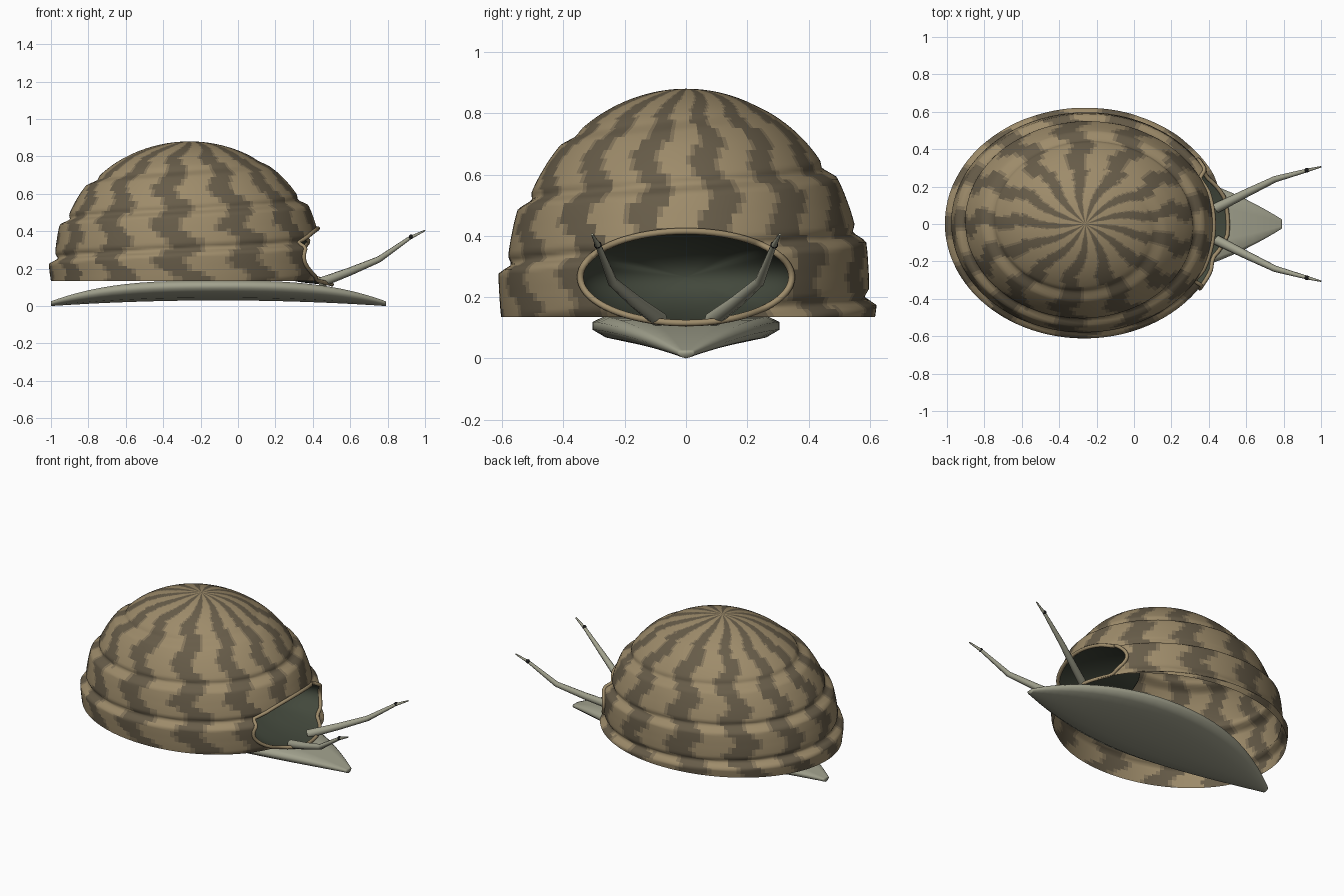
import bpy, bmesh
from math import sin, cos, pi, sqrt, atan2, floor

if "Cube" in bpy.data.objects:
    bpy.data.objects.remove(bpy.data.objects["Cube"])

CX, RX, RY, Z0, H = -0.26, 0.735, 0.605, 0.135, 0.745   # shell dome
AY, AZ, AC = 0.345, 0.150, 0.265                        # aperture half sizes, centre height


def material(name, rgb):
    m = bpy.data.materials.new(name)
    m.diffuse_color = (*rgb, 1)
    m.use_nodes = True
    m.node_tree.nodes["Principled BSDF"].inputs["Base Color"].default_value = m.diffuse_color
    return m


TAN = material("shell_tan", (0.34, 0.26, 0.145))
MID = material("shell_mid", (0.23, 0.178, 0.105))
DARK = material("shell_dark", (0.135, 0.107, 0.066))
SKIN = material("skin", (0.36, 0.36, 0.27))
INNER = material("shell_inside", (0.055, 0.065, 0.045))
BLACK = material("eye_black", (0.01, 0.01, 0.01))


def add_object(name, bm, mats):
    me = bpy.data.meshes.new(name)
    bm.to_mesh(me)
    bm.free()
    for m in mats:
        me.materials.append(m)
    me.shade_smooth()
    ob = bpy.data.objects.new(name, me)
    bpy.context.collection.objects.link(ob)
    return ob


def loft(rings, closed=True):
    """Skin a list of point rings with quads."""
    bm = bmesh.new()
    vs = [[bm.verts.new(p) for p in ring] for ring in rings]
    n = len(vs[0])
    for a, b in zip(vs, vs[1:]):
        for i in range(n if closed else n - 1):
            j = (i + 1) % n
            bm.faces.new((a[i], a[j], b[j], b[i]))
    return bm, vs


# Spiral groove: radius factor by angle and height
STEPS = [(0, 0.965), (0.13, 0.995), (0.5, 1.01), (0.87, 1.03), (1, 0.965)]


def whorl(th, z):
    t = ((z - 0.2) / 0.21 - (th - pi / 2) / (2 * pi)) % 1
    for (a, fa), (b, fb) in zip(STEPS, STEPS[1:]):
        if t <= b:
            f = fa + (fb - fa) * (t - a) / (b - a)
            break
    return 1 + (f - 1) * max(0, min(1, (0.86 - z) / 0.15))


def surface_x(y, z):
    r = sqrt(max(0, 1 - (max(z - Z0, 0) / H) ** 2))
    x = r
    for _ in range(3):
        f = whorl(atan2(y / RY, x), z)
        x = sqrt(max(0.01, (r * f) ** 2 - (y / RY) ** 2))
    return CX + RX * x


# Shell dome
SEG, ROWS, STRIPES = 182, 90, 13
rings = []
for j in range(ROWS):
    phi = pi / 2 * j / ROWS
    z = Z0 + H * sin(phi)
    ring = []
    for i in range(SEG):
        th = 2 * pi * i / SEG
        r = cos(phi) * whorl(th, z)
        ring.append((CX + RX * r * cos(th), RY * r * sin(th), z))
    rings.append(ring)
bm, vs = loft(rings)
top = bm.verts.new((CX, 0, Z0 + H))
for i in range(SEG):
    bm.faces.new((vs[-1][i], vs[-1][(i + 1) % SEG], top))

# Stepped zigzag stripes
for f in bm.faces:
    c = f.calc_center_median()
    th = atan2(c.y / RY, (c.x - CX) / RX)
    row = floor((c.z + 0.02 * sin(3 * th)) / 0.035)
    fade = min(1, (Z0 + H - c.z) / 0.1)
    s = sin(STRIPES * th + fade * (0.9 * sin(row * 1.15) + 0.12 * row + 0.7 * sin(2 * th)))
    f.material_index = 0 if s > 0.05 else (1 if s > -0.35 else 2)


# Aperture cut, with the edge snapped to the oval
def oval(v):
    return sqrt((v.co.y / AY) ** 2 + ((v.co.z - AC) / AZ) ** 2) if v.co.x > 0 else 9


cut = [f for f in bm.faces if all(oval(v) < 1 for v in f.verts)]
bmesh.ops.delete(bm, geom=cut, context='FACES')
for v in bm.verts:
    k = oval(v)
    if k < 1:
        v.co.y /= k
        v.co.z = max(Z0, AC + (v.co.z - AC) / k)
        v.co.x = surface_x(v.co.y, v.co.z)
add_object("shell", bm, [TAN, MID, DARK])

# Aperture lip and hollow
N = 72
edge = []
for i in range(N):
    a = 2 * pi * i / N
    y, z = AY * cos(a), AC + AZ * sin(a)
    edge.append((surface_x(y, z) + 0.006, y, z))


def tube(name, points, mat, radius=0.01, radii=None, cyclic=False, sides=2):
    cu = bpy.data.curves.new(name, 'CURVE')
    cu.dimensions = '3D'
    cu.bevel_depth = radius
    cu.bevel_resolution = sides
    cu.use_fill_caps = True
    sp = cu.splines.new('POLY')
    sp.points.add(len(points) - 1)
    for i, p in enumerate(points):
        sp.points[i].co = (*p, 1)
        sp.points[i].radius = radii[i] if radii else 1
    sp.use_cyclic_u = cyclic
    sp.use_smooth = True
    cu.materials.append(mat)
    ob = bpy.data.objects.new(name, cu)
    bpy.context.collection.objects.link(ob)


tube("aperture_lip", edge, TAN, radius=0.011, cyclic=True)

rings = []
for j in range(13):
    s = pi / 2 * j / 12
    k = max(cos(s), 0.01)
    rings.append([(x + (0.08 - x) * sin(s), y * k, AC + (z - AC) * k) for x, y, z in edge])
bm, vs = loft(rings)
bm.faces.new(vs[-1])
add_object("aperture_hollow", bm, [INNER])

# Foot: leaf plan, arched sole
half = [(0, 0), (0.5, 0.14), (0.86, 0.36), (1, 0.6), (1, 0.84), (0.88, 1), (0.45, 1.0), (0, 1.0)]
section = half + [(-a, b) for a, b in reversed(half[1:-1])]
rings = []
for j in range(33):
    u = -cos(pi * j / 32)
    w = 0.025 + 0.28 * (1 - u * u)
    hi = 0.025 + 0.111 * (1 - abs(u) ** 3)
    lo = 0.030 * (1 - u * u)
    rings.append([(-0.105 + 0.895 * u, w * a, lo + (hi - lo) * b) for a, b in section])
bm, vs = loft(rings)
bm.faces.new(vs[0])
bm.faces.new(vs[-1])
bmesh.ops.recalc_face_normals(bm, faces=bm.faces)
add_object("foot", bm, [SKIN])

# Eye stalks and eyes, mirrored left and right
for side, s in (("left", 1), ("right", -1)):
    path = [(0.44, 0.085 * s, 0.125), (0.60, 0.165 * s, 0.185), (0.755, 0.24 * s, 0.25),
            (0.92, 0.285 * s, 0.365), (1.0, 0.306 * s, 0.404)]
    tube(side + "_stalk", path, SKIN, radius=0.01, radii=[2.7, 2.2, 1.7, 1.0, 0.4])
    bm = bmesh.new()
    bmesh.ops.create_uvsphere(bm, u_segments=12, v_segments=8, radius=0.0125)
    bmesh.ops.translate(bm, verts=bm.verts, vec=(0.925, 0.288 * s, 0.37))
    add_object(side + "_eye", bm, [BLACK])
